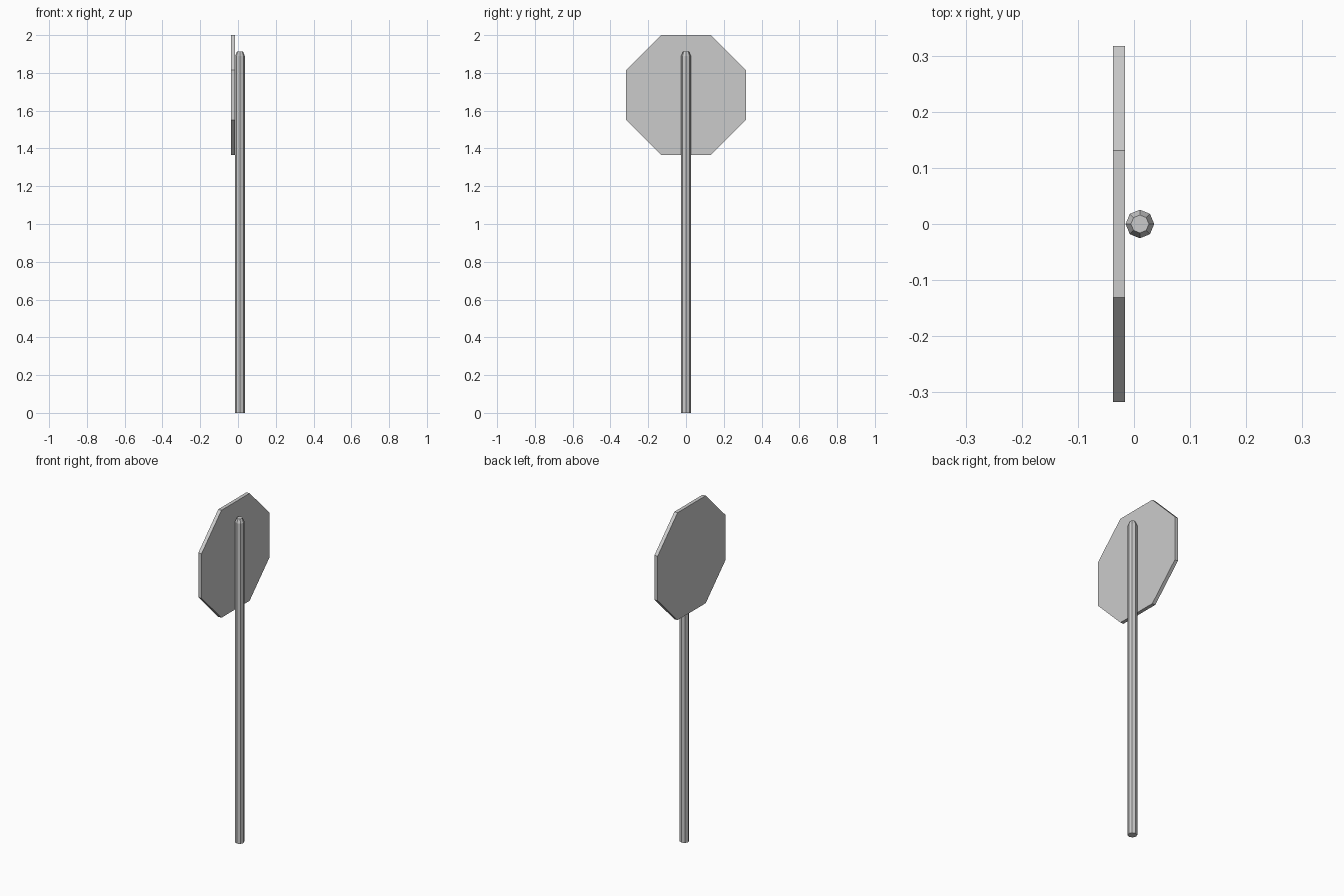
import bpy, bmesh
from math import cos, sin, pi

if "Cube" in bpy.data.objects:
    bpy.data.objects.remove(bpy.data.objects["Cube"])


def loft(name, rings):
    """Join closed rings of points with quads and cap both ends."""
    bm = bmesh.new()
    loops = [[bm.verts.new(p) for p in ring] for ring in rings]
    n = len(loops[0])
    for a, b in zip(loops, loops[1:]):
        for i in range(n):
            j = (i + 1) % n
            bm.faces.new((a[i], a[j], b[j], b[i]))
    bm.faces.new(loops[0][::-1])
    bm.faces.new(loops[-1])
    bmesh.ops.recalc_face_normals(bm, faces=bm.faces)
    mesh = bpy.data.meshes.new(name)
    bm.to_mesh(mesh)
    bm.free()
    obj = bpy.data.objects.new(name, mesh)
    bpy.context.collection.objects.link(obj)
    return obj


SIDES = 8


def pole_ring(r, z):
    return [(0.0105 + r * cos(2 * pi * i / SIDES), r * sin(2 * pi * i / SIDES), z)
            for i in range(SIDES)]


def plate_ring(x):
    # Octagon with flat top and sides, 0.317 from centre to each flat
    r = 0.317 / cos(pi / SIDES)
    angles = [2 * pi * (i + 0.5) / SIDES for i in range(SIDES)]
    return [(x, r * cos(a), 1.683 + r * sin(a)) for a in angles]


# Post with a chamfered top
loft("post", [pole_ring(0.0255, 0), pole_ring(0.0255, 1.89), pole_ring(0.016, 1.913)])

# Octagonal sign plate fixed to the side of the post
loft("sign_plate", [plate_ring(-0.037), plate_ring(-0.016)])
